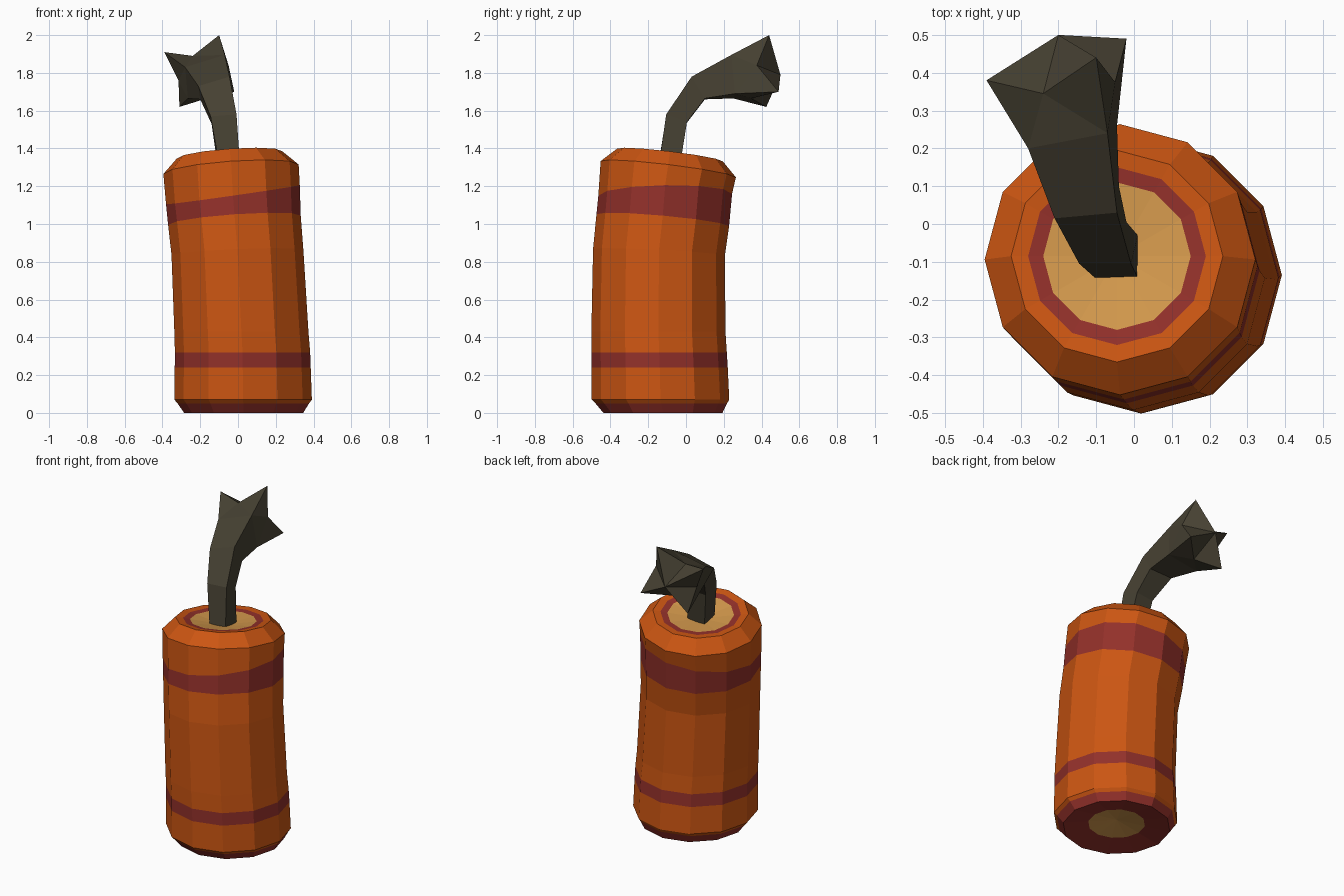
import bpy, bmesh, math

if "Cube" in bpy.data.objects:
    bpy.data.objects.remove(bpy.data.objects["Cube"])

SIDES = 12


def material(name, rgb):
    m = bpy.data.materials.new(name)
    m.diffuse_color = (*rgb, 1)
    m.use_nodes = True
    m.node_tree.nodes["Principled BSDF"].inputs["Base Color"].default_value = m.diffuse_color
    return m


orange = material("orange paper", (0.60, 0.092, 0.006))
red = material("dark red stripe", (0.29, 0.030, 0.023))
tan = material("tan cap", (0.66, 0.32, 0.073))
fuse_mat = material("charcoal fuse", (0.061, 0.052, 0.032))


def finish(bm, name, mats):
    bmesh.ops.recalc_face_normals(bm, faces=bm.faces[:])
    me = bpy.data.meshes.new(name)
    bm.to_mesh(me)
    bm.free()
    for m in mats:
        me.materials.append(m)
    ob = bpy.data.objects.new(name, me)
    bpy.context.collection.objects.link(ob)
    return ob


def bridge(bm, a, b, mat=0):
    n = len(a)
    for i in range(n):
        j = (i + 1) % n
        bm.faces.new((a[i], a[j], b[j], b[i])).material_index = mat


def fan(bm, ring, apex, mat=0):
    tip = bm.verts.new(apex)
    for i in range(len(ring)):
        bm.faces.new((ring[i], ring[(i + 1) % len(ring)], tip)).material_index = mat


# Bent, twelve-sided stick: centre x, y, z, radius, tilt in x, tilt in y,
# colour of the strip above (0 orange, 1 red, 2 tan)
OR, RD, TN = 0, 1, 2
rows = [
    (.030, -.122, .024, .167, 0, 0, RD),
    (.030, -.122, .000, .315, 0, 0, RD),
    (.028, -.131, .050, .348, 0, 0, OR),
    (.027, -.135, .070, .364, 0, 0, OR),
    (.025, -.139, .240, .360, 0, 0, RD),
    (.024, -.142, .320, .358, 0, 0, OR),
    (.018, -.146, .430, .355, 0, 0, OR),
    (-.003, -.143, .850, .349, .04, -.05, OR),
    (-.019, -.123, 1.020, .351, .07, -.09, RD),
    (-.027, -.110, 1.020, .354, .07, -.09, OR),   # top of wide stripe
    (-.037, -.094, 1.290, .358, .07, -.12, OR),
    (-.045, -.085, 1.365, .280, .07, -.12, OR),
    (-.045, -.085, 1.359, .235, .07, -.12, RD),
    (-.045, -.085, 1.353, .195, .07, -.12, TN),
]
bm = bmesh.new()
rings = []
for k, (cx, cy, cz, r, tx, ty, _) in enumerate(rows):
    ring = []
    for i in range(SIDES):
        a = 2 * math.pi * i / SIDES
        dx, dy = r * math.cos(a), r * math.sin(a)
        z = cz + tx * dx + ty * dy
        if k == 9:  # hand-painted stripe is wider at the back
            z += 0.135 + 0.045 * math.sin(a + math.radians(35))
        ring.append(bm.verts.new((cx + dx, cy + dy, z)))
    rings.append(ring)
for k in range(len(rings) - 1):
    bridge(bm, rings[k], rings[k + 1], rows[k][6])
fan(bm, rings[0], (.03, -.122, .05), TN)
fan(bm, rings[-1], (-.045, -.085, 1.325), TN)
finish(bm, "stick_body", [orange, red, tan])

# Four-sided fuse curling to the back, corners: top right, top left,
# bottom left, bottom right
sections = [
    [(.01, -.142, 1.32), (-.10, -.145, 1.32), (-.11, -.03, 1.32), (.01, -.03, 1.32)],
    [(-.008, -.105, 1.58), (-.145, -.105, 1.57), (-.14, .0, 1.53), (-.02, .005, 1.54)],
    [(-.045, .03, 1.78), (-.21, .015, 1.73), (-.20, .10, 1.66), (-.04, .10, 1.665)],
    [(-.07, .24, 1.895), (-.28, .20, 1.83), (-.265, .25, 1.665), (-.045, .26, 1.69)],
]
tips = [(-.10, .44, 2.0), (-.39, .38, 1.91), (-.31, .425, 1.62), (-.02, .49, 1.70)]
notches = [(-.24, .345, 1.89), (-.315, .34, 1.76), (-.165, .345, 1.665), (-.05, .375, 1.84)]
bm = bmesh.new()
rings = [[bm.verts.new(p) for p in s] for s in sections]
bm.faces.new(rings[0])
for a, b in zip(rings, rings[1:]):
    bridge(bm, a, b)

# Frayed end: pointed tips with notches between, and a core point
last = rings[-1]
t = [bm.verts.new(p) for p in tips]
n = [bm.verts.new(p) for p in notches]
for i in range(4):
    j = (i + 1) % 4
    bm.faces.new((last[i], n[i], t[i]))
    bm.faces.new((last[i], last[j], n[i]))
    bm.faces.new((last[j], t[j], n[i]))
fan(bm, [v for pair in zip(t, n) for v in pair], (-.2, .5, 1.79))
finish(bm, "fuse", [fuse_mat])
